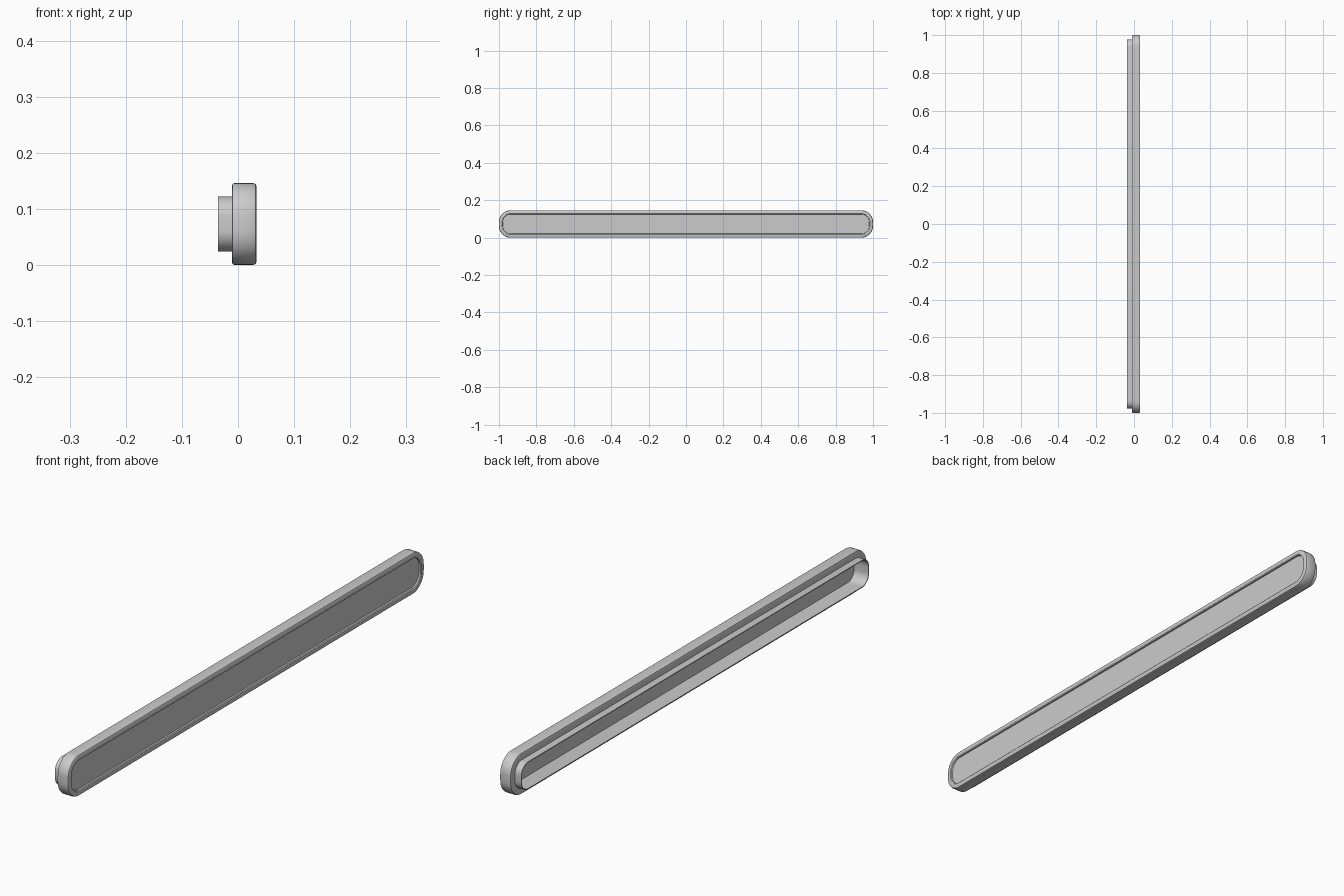
import bpy, math

if "Cube" in bpy.data.objects:
    bpy.data.objects.remove(bpy.data.objects["Cube"])

HALF_L, HEIGHT, RADIUS, SEG = 1.0, 0.146, 0.062, 10


def ring(inset, x):
    """Rounded rectangle in the YZ plane, shrunk by inset, at depth x."""
    r = RADIUS - inset
    cy, cz = HALF_L - RADIUS, HEIGHT / 2 - RADIUS
    pts = []
    for q, (sy, sz) in enumerate([(1, 1), (-1, 1), (-1, -1), (1, -1)]):
        for i in range(SEG + 1):
            a = (q + i / SEG) * math.pi / 2
            pts.append((x, sy * cy + r * math.cos(a),
                        HEIGHT / 2 + sz * cz + r * math.sin(a)))
    return pts


def sweep(name, profile, closed):
    """Run an (inset, x) profile round the rounded rectangle."""
    verts = [p for inset, x in profile for p in ring(inset, x)]
    n, m = 4 * (SEG + 1), len(profile)
    faces = []
    for k in range(m if closed else m - 1):
        a, b = k * n, (k + 1) % m * n
        for i in range(n):
            j = (i + 1) % n
            faces.append((a + i, a + j, b + j, b + i))
    if not closed:
        faces.append(tuple(reversed(range(n))))
        faces.append(tuple(range((m - 1) * n, m * n)))
    mesh = bpy.data.meshes.new(name)
    mesh.from_pydata(verts, [], faces)
    obj = bpy.data.objects.new(name, mesh)
    bpy.context.collection.objects.link(obj)
    bpy.context.view_layer.objects.active = obj
    obj.select_set(True)
    bpy.ops.object.shade_smooth_by_angle(angle=math.radians(30))
    obj.select_set(False)
    return obj


# Bevelled outer rim with the thin mounting flange behind it
sweep("rim_and_flange", [
    (0.027, -0.036), (0.024, -0.036), (0.024, -0.011), (0.005, -0.011),
    (0.0015, -0.0095), (0.0, -0.006), (0.0, 0.027), (0.0015, 0.031),
    (0.005, 0.033), (0.017, 0.033), (0.020, 0.031), (0.021, 0.028),
    (0.021, 0.021), (0.027, 0.021)], True)

# Flat face plate set slightly into the rim
sweep("face_panel", [(0.0212, 0.0205), (0.0212, 0.026)], False)
